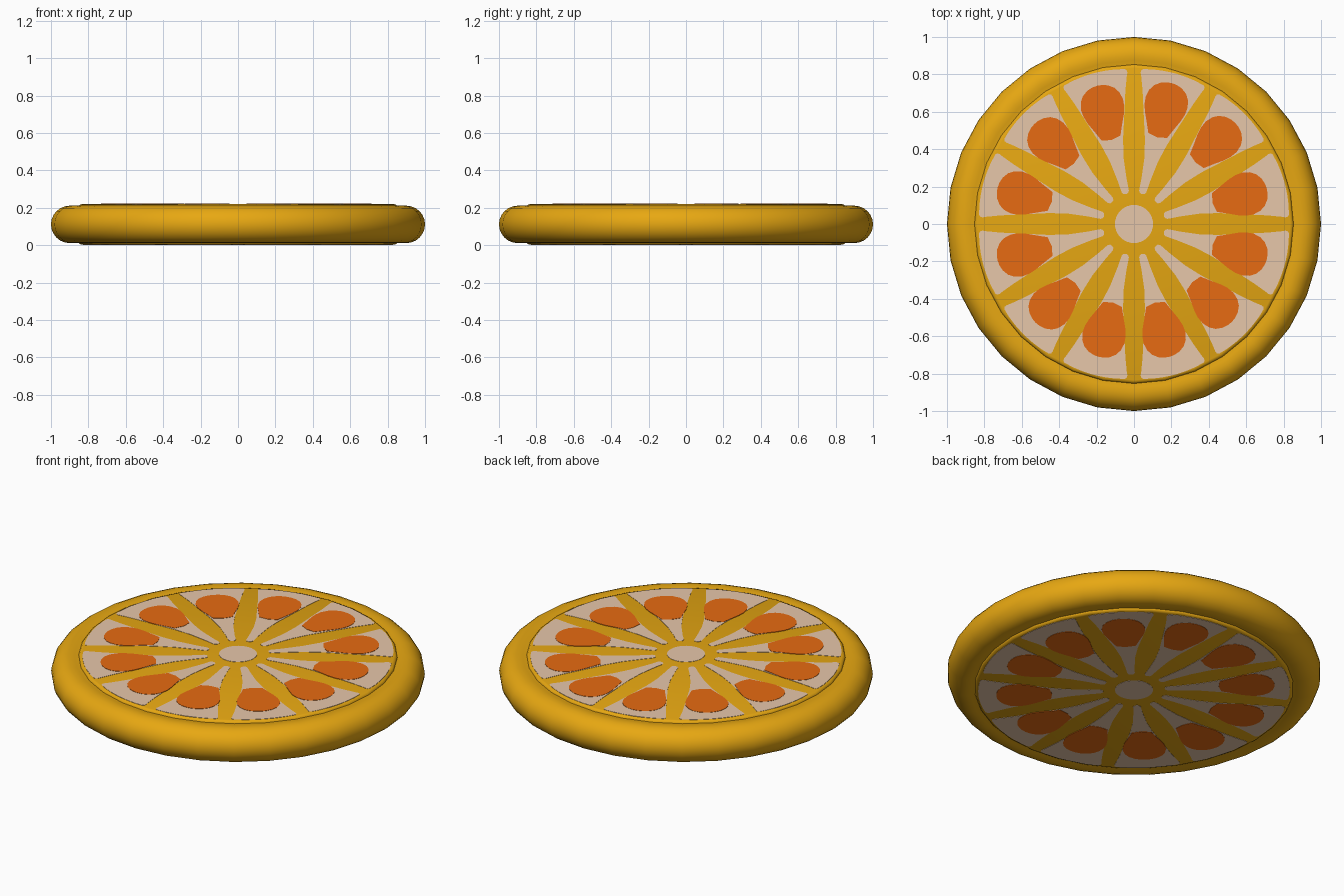
import bpy, bmesh, math

if "Cube" in bpy.data.objects:
    bpy.data.objects.remove(bpy.data.objects["Cube"])

MID = 0.111  # half thickness of the slice


def material(name, colour):
    m = bpy.data.materials.new(name)
    m.diffuse_color = (*colour, 1)
    m.use_nodes = True
    m.node_tree.nodes["Principled BSDF"].inputs["Base Color"].default_value = m.diffuse_color
    return m


YELLOW = material("yellow_peel", (0.80, 0.39, 0.006))
PEACH = material("pale_peach", (0.80, 0.57, 0.40))
ORANGE = material("orange_pulp", (0.80, 0.147, 0.006))


def finish(name, bm, mat):
    bmesh.ops.recalc_face_normals(bm, faces=bm.faces)
    me = bpy.data.meshes.new(name)
    bm.to_mesh(me)
    bm.free()
    me.materials.append(mat)
    ob = bpy.data.objects.new(name, me)
    bpy.context.collection.objects.link(ob)
    ob.location.z = MID
    bpy.ops.object.select_all(action='DESELECT')
    ob.select_set(True)
    bpy.context.view_layer.objects.active = ob
    bpy.ops.object.shade_smooth_by_angle(angle=math.radians(40))
    return ob


def lathe(name, profile, mat, sides=32):
    """Revolve a closed (radius, height) loop around z."""
    bm = bmesh.new()
    rings = []
    for i in range(sides):
        a = 2 * math.pi * i / sides
        rings.append([bm.verts.new((r * math.cos(a), r * math.sin(a), z)) for r, z in profile])
    n = len(profile)
    for i in range(sides):
        p, q = rings[i], rings[(i + 1) % sides]
        for j in range(n):
            bm.faces.new((p[j], q[j], q[(j + 1) % n], p[(j + 1) % n]))
    bmesh.ops.remove_doubles(bm, verts=bm.verts, dist=1e-5)
    return finish(name, bm, mat)


def plate(bm, outline, top, low=0.104):
    """Thin painted plate on both faces of the slice."""
    for s in (1, -1):
        a = [bm.verts.new((x, y, s * top)) for x, y in outline]
        b = [bm.verts.new((x, y, s * low)) for x, y in outline]
        bm.faces.new(a)
        bm.faces.new(b[::-1])
        for i in range(len(a)):
            j = (i + 1) % len(a)
            bm.faces.new((a[i], a[j], b[j], b[i]))


def mirrored(half):
    """Close a half outline whose first and last points lie on the axis."""
    return half + [(u, -v) for u, v in half[-2:0:-1]]


def turned(outline, deg, shift=0.0):
    c, s = math.cos(math.radians(deg)), math.sin(math.radians(deg))
    return [((u + shift) * c - v * s, (u + shift) * s + v * c) for u, v in outline]


# rounded peel ring with a shallow dip towards the disc
arc = [(0.90 + 0.10 * math.cos(math.radians(t)), 0.10 * math.sin(math.radians(t)))
       for t in range(-90, 91, 15)]
lathe("peel_ring", arc + [(0.875, 0.098), (0.855, 0.094), (0.82, 0.094),
                          (0.82, -0.094), (0.855, -0.094), (0.875, -0.098)], YELLOW)

# flat inner disc with a softened edge
h = 0.108
bm = bmesh.new()
rings = []
for r, z in [(0.835, h), (0.846, 0.105), (0.853, 0.096), (0.853, -0.096), (0.846, -0.105), (0.835, -h)]:
    rings.append([bm.verts.new((r * math.cos(i * math.pi / 16), r * math.sin(i * math.pi / 16), z))
                  for i in range(32)])
bm.faces.new(rings[0])
bm.faces.new(rings[-1][::-1])
for p, q in zip(rings, rings[1:]):
    for i in range(32):
        j = (i + 1) % 32
        bm.faces.new((p[i], q[i], q[j], p[j]))
finish("inner_disc", bm, YELLOW)

# pale wedges and centre dot
wedge = mirrored([(0.165, 0), (0.168, 0.012), (0.18, 0.02), (0.24, 0.024), (0.35, 0.037),
                  (0.45, 0.06), (0.60, 0.108), (0.70, 0.14), (0.77, 0.166), (0.79, 0.175),
                  (0.803, 0.176), (0.812, 0.168), (0.824, 0.12), (0.832, 0.06), (0.835, 0)])
bm = bmesh.new()
for k in range(12):
    plate(bm, turned(wedge, 15 + 30 * k), 0.1095)
plate(bm, [(0.102 * math.cos(i * math.pi / 16), 0.102 * math.sin(i * math.pi / 16))
           for i in range(32)], 0.1095)
finish("pale_wedges", bm, PEACH)

# orange pulp drops, each slightly nearer or further from the centre
drop = mirrored([(0.455, 0), (0.465, 0.052), (0.52, 0.076), (0.57, 0.099), (0.61, 0.112),
                 (0.65, 0.116), (0.69, 0.107), (0.72, 0.088), (0.742, 0.058), (0.752, 0.028),
                 (0.755, 0)])
shifts = [-0.02, 0.01, 0.025, 0.01, 0.0, 0.0, 0.0, -0.01, -0.02, -0.02, -0.015, -0.02]
bm = bmesh.new()
for k, s in enumerate(shifts):
    plate(bm, turned(drop, 15 + 30 * k, s), 0.111)
finish("pulp_drops", bm, ORANGE)
